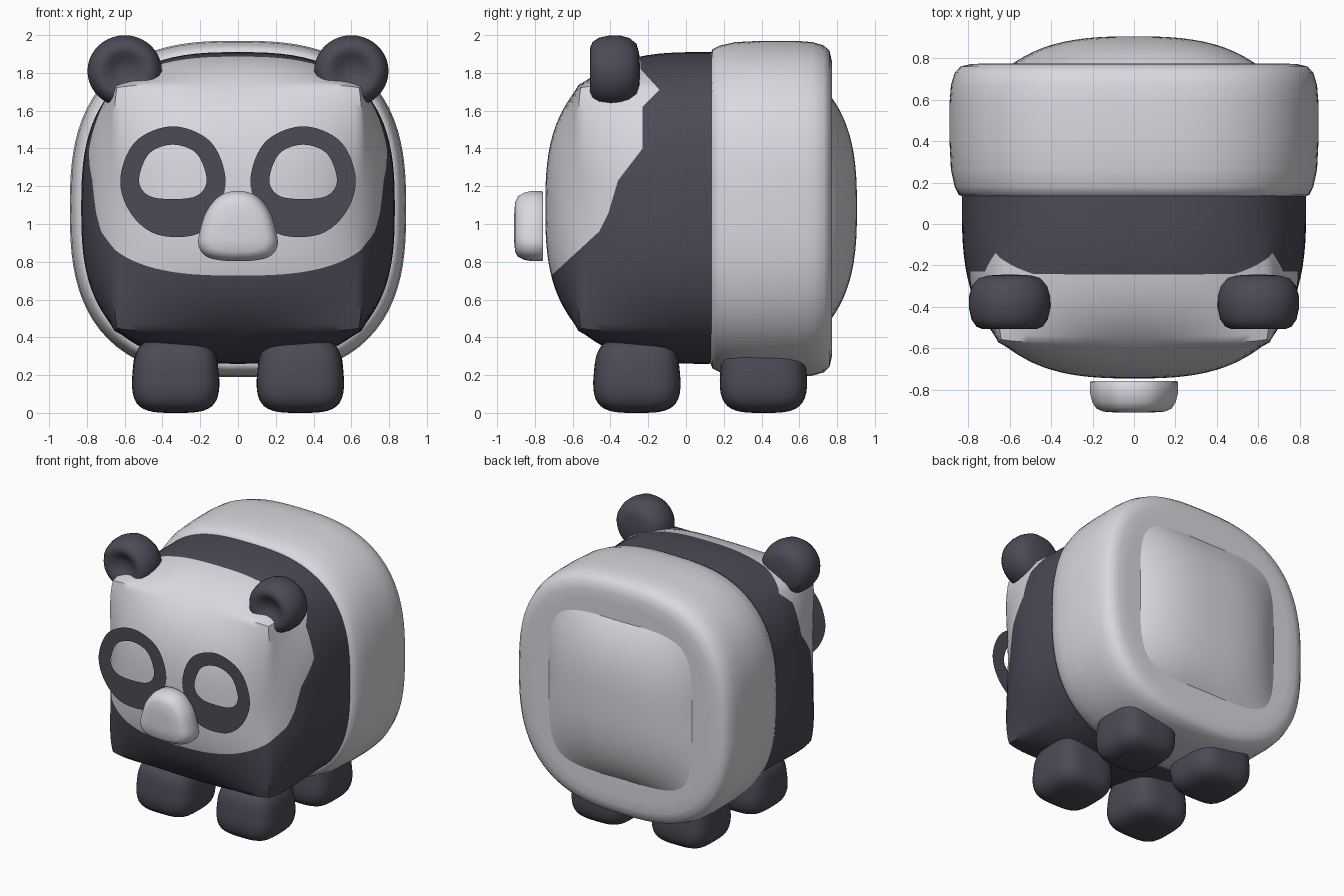
import bpy, bmesh, math
from mathutils import Vector

cube = bpy.data.objects.get("Cube")
if cube:
    bpy.data.objects.remove(cube, do_unlink=True)


def material(name, rgb):
    mat = bpy.data.materials.new(name)
    mat.use_nodes = True
    mat.diffuse_color = (*rgb, 1)
    mat.node_tree.nodes["Principled BSDF"].inputs["Base Color"].default_value = (*rgb, 1)
    return mat


LIGHT = material("pale grey fur", (0.69, 0.69, 0.74))
DARK = material("charcoal fur", (0.072, 0.07, 0.094))


def finish(bm, name, mats, angle=50):
    bmesh.ops.recalc_face_normals(bm, faces=bm.faces)
    mesh = bpy.data.meshes.new(name)
    bm.to_mesh(mesh)
    bm.free()
    for mat in mats:
        mesh.materials.append(mat)
    obj = bpy.data.objects.new(name, mesh)
    bpy.context.collection.objects.link(obj)
    bpy.ops.object.select_all(action="DESELECT")
    obj.select_set(True)
    bpy.context.view_layer.objects.active = obj
    bpy.ops.object.shade_smooth_by_angle(angle=math.radians(angle))
    return obj


def soft_box(center, half, power, cuts, corner=0.0):
    """Cube grid pushed out to a superellipsoid, with optionally squarer corners."""
    bm = bmesh.new()
    bmesh.ops.create_cube(bm, size=2)
    bmesh.ops.subdivide_edges(bm, edges=bm.edges[:], cuts=cuts, use_grid_fill=True)
    for v in bm.verts:
        p = power + corner * (v.co.x * v.co.y * v.co.z) ** 2
        v.co /= sum(abs(c) ** p for c in v.co) ** (1 / p)
        v.co = Vector(center) + Vector(c * h for c, h in zip(v.co, half))
    return bm


def loft(rings, caps=True):
    """Skin a list of equally long closed point rings."""
    bm = bmesh.new()
    loops = [[bm.verts.new(p) for p in ring] for ring in rings]
    n = len(loops[0])
    for a, b in zip(loops, loops[1:]):
        for i in range(n):
            j = (i + 1) % n
            bm.faces.new((a[i], a[j], b[j], b[i]))
    if caps:
        bm.faces.new(loops[0])
        bm.faces.new(loops[-1])
    return bm


def smooth_loop(points, steps=8):
    """Closed smooth outline through a few (x, z) points."""
    out = []
    for i in range(len(points)):
        a, b, c, d = (Vector(points[(i + k) % len(points)]) for k in (-1, 0, 1, 2))
        for s in range(steps):
            t = s / steps
            out.append(b + (c - a) * t / 2 + (2 * a - 5 * b + 4 * c - d) * t * t / 2
                       + (3 * b - a - 3 * c + d) * t ** 3 / 2)
    return out


# Body: pale face and rump, charcoal middle, cut along the face border (y, z)
border = [(-0.80, 0.65), (-0.71, 0.73), (-0.46, 0.96), (-0.41, 1.06), (-0.36, 1.23),
          (-0.23, 1.4), (-0.23, 1.62), (-0.14, 1.71), (-0.24, 1.82), (-0.25, 2.0)]


def border_y(z):
    for (y0, z0), (y1, z1) in zip(border, border[1:]):
        if z0 <= z <= z1:
            return y0 + (y1 - y0) * (z - z0) / (z1 - z0)
    return -1


body = soft_box((0, 0.08, 1.085), (0.83, 0.825, 0.825), 2.75, 27, 1.5)
for (y0, z0), (y1, z1) in zip(border, border[1:]):
    # Cut only the faces in this segment's height band
    faces = [f for f in body.faces if min(v.co.z for v in f.verts) < z1
             and max(v.co.z for v in f.verts) > z0 and f.calc_center_median().y < 0.1]
    geom = set(faces) | {e for f in faces for e in f.edges} | {v for f in faces for v in f.verts}
    bmesh.ops.bisect_plane(body, geom=list(geom), dist=1e-5, plane_co=(0, y0, z0),
                           plane_no=(0, z1 - z0, y0 - y1))
for f in body.faces:
    c = f.calc_center_median()
    f.material_index = 0 if c.y < border_y(c.z) or c.y > 0.45 else 1
finish(body, "body", [LIGHT, DARK])

# Thick pale band around the hind half: (y, scale) steps of a rounded square
band_steps = [(0.15, 0.85), (0.13, 0.92), (0.14, 0.95), (0.18, 0.972), (0.26, 0.992), (0.4, 1),
              (0.58, 1), (0.67, 0.992), (0.73, 0.972), (0.76, 0.94), (0.772, 0.88),
              (0.774, 0.8), (0.765, 0.5)]


def rounded_square(y, scale, power=2.7, n=96):
    ring = []
    for i in range(n):
        c, s = math.cos(math.tau * i / n), math.sin(math.tau * i / n)
        r = scale * 0.89 / (abs(c) ** power + abs(s) ** power) ** (1 / power)
        ring.append((r * c, y, 1.08 + r * s))
    return ring


finish(loft([rounded_square(y, s) for y, s in band_steps]), "hind_band", [LIGHT])

# Muzzle: egg outline with a softened front and a flat back
muzzle = smooth_loop([(0, 1.175), (0.095, 1.15), (0.165, 1.07), (0.2, 0.97), (0.208, 0.88),
                      (0.15, 0.82), (0, 0.803), (-0.15, 0.82), (-0.208, 0.88), (-0.2, 0.97),
                      (-0.165, 1.07), (-0.095, 1.15)])
muzzle_steps = [(-0.757, 0.97), (-0.763, 1), (-0.82, 1), (-0.86, 0.95), (-0.89, 0.86),
                (-0.905, 0.7), (-0.91, 0.35)]
finish(loft([[(p.x * s, y, 0.97 + (p.y - 0.97) * s) for p in muzzle] for y, s in muzzle_steps]),
       "muzzle", [LIGHT])

# Outlines of the eye patch and its opening, for the left side
patch = smooth_loop([(0.345, 1.517), (0.542, 1.437), (0.623, 1.24), (0.57, 1.06), (0.43, 0.945),
                     (0.22, 0.945), (0.115, 1.06), (0.066, 1.24), (0.147, 1.437)])
opening = smooth_loop([(0.345, 1.42), (0.465, 1.378), (0.52, 1.265), (0.51, 1.185), (0.435, 1.138),
                       (0.255, 1.138), (0.18, 1.185), (0.17, 1.265), (0.225, 1.378)])

# Ear turned around the y axis, with a shallow dimple in front: (radius, y)
ear_steps = [(0.01, -0.458), (0.04, -0.462), (0.07, -0.477), (0.1, -0.497), (0.13, -0.507),
             (0.16, -0.495), (0.184, -0.46), (0.197, -0.4), (0.196, -0.35), (0.182, -0.3),
             (0.15, -0.262), (0.1, -0.248), (0.01, -0.243)]

for side, sx in (("left", 1), ("right", -1)):
    # Flat eye patch standing just in front of the face
    eye = loft([[(sx * p.x, -0.75, p.y) for p in outline] for outline in (patch, opening)],
               caps=False)
    finish(eye, side + "_eye_patch", [DARK])

    ear = loft([[(sx * 0.6 + r * math.cos(math.tau * i / 40), y,
                  1.81 + 0.96 * r * math.sin(math.tau * i / 40)) for i in range(40)]
                for r, y in ear_steps])
    finish(ear, side + "_ear", [DARK], 70)

    # Stubby legs, narrower towards the top
    for name, y, height in (("front", -0.26, 0.4), ("hind", 0.41, 0.42)):
        leg = soft_box((sx * 0.33, y, height / 2), (0.232, 0.232, height / 2), 3.6, 11)
        for v in leg.verts:
            k = 1.0 - 0.14 * max(0, v.co.z / height - 0.4)
            v.co.x = sx * 0.33 + (v.co.x - sx * 0.33) * k
            v.co.y = y + (v.co.y - y) * k
        finish(leg, f"{side}_{name}_leg", [DARK])
